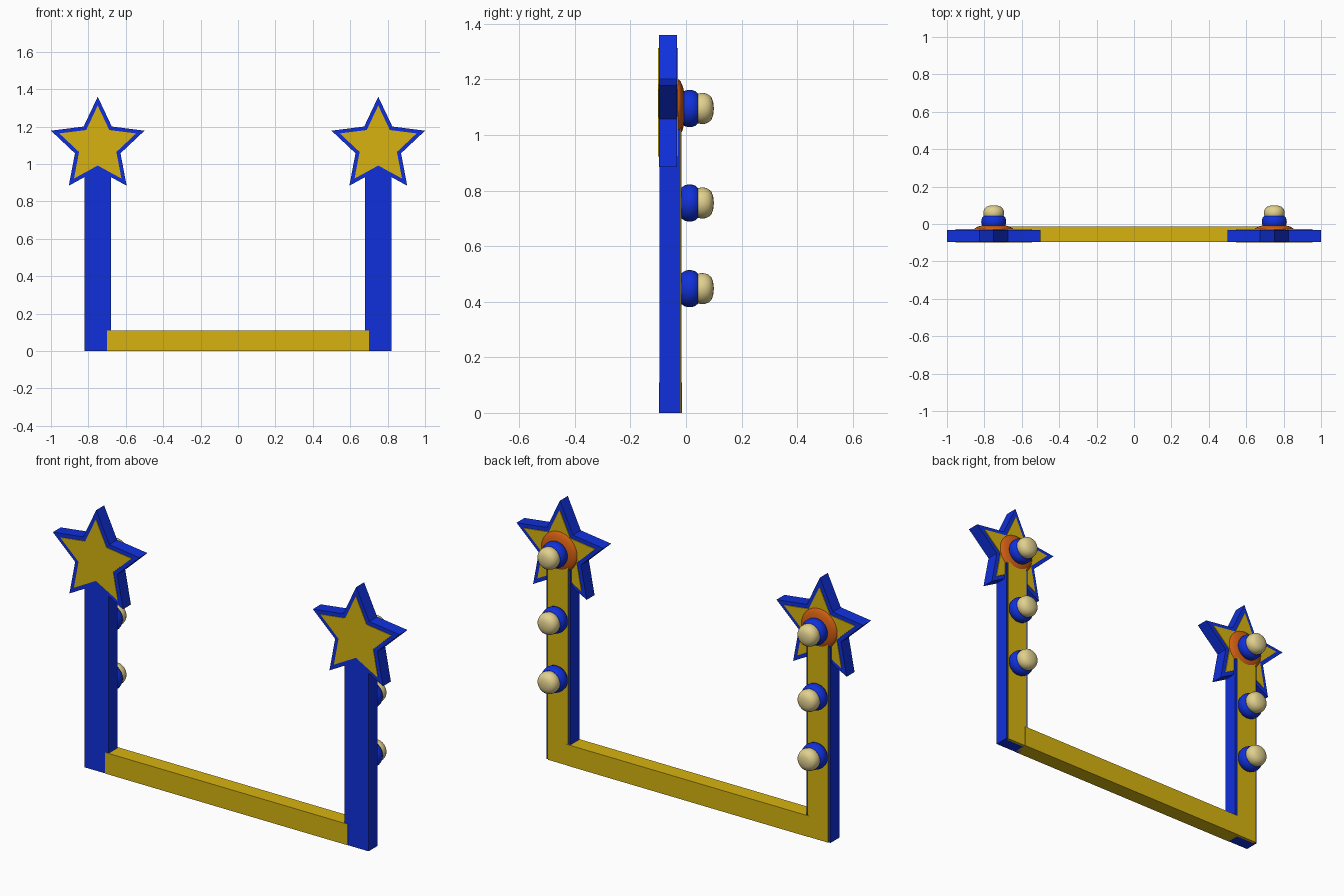
import bpy, bmesh, math

if "Cube" in bpy.data.objects:
    bpy.data.objects.remove(bpy.data.objects["Cube"])


def material(name, rgb):
    m = bpy.data.materials.new(name)
    m.diffuse_color = (*rgb, 1)
    m.use_nodes = True
    m.node_tree.nodes["Principled BSDF"].inputs["Base Color"].default_value = m.diffuse_color
    return m


BLUE = material("royal blue", (0.005, 0.03, 0.72))
GOLD = material("gold", (0.68, 0.45, 0.005))
ORANGE = material("burnt orange", (0.62, 0.11, 0.006))
CREAM = material("cream", (0.75, 0.63, 0.27))


def finish(name, bm, mat):
    bmesh.ops.recalc_face_normals(bm, faces=bm.faces)
    me = bpy.data.meshes.new(name)
    bm.to_mesh(me)
    bm.free()
    me.materials.append(mat)
    ob = bpy.data.objects.new(name, me)
    bpy.context.collection.objects.link(ob)
    return ob


def box(name, x, y, z, mat):
    """Box from (min, max) ranges."""
    bm = bmesh.new()
    bmesh.ops.create_cube(bm, size=1)
    for v in bm.verts:
        v.co = [r[0] + (c + 0.5) * (r[1] - r[0]) for c, r in zip(v.co, (x, y, z))]
    return finish(name, bm, mat)


def star(name, cx, cz, outer, inner, y0, y1, mat):
    """Five-pointed star prism along y."""
    bm = bmesh.new()
    ring = []
    for i in range(10):
        r = inner if i % 2 else outer
        a = math.pi / 2 + i * math.pi / 5
        ring.append(bm.verts.new((cx + r * math.cos(a), y0, cz + r * math.sin(a))))
    face = bm.faces.new(ring)
    out = bmesh.ops.extrude_face_region(bm, geom=[face])
    for v in out["geom"]:
        if isinstance(v, bmesh.types.BMVert):
            v.co.y = y1
    return finish(name, bm, mat)


def lathe(name, cx, cz, profile, mat, n=32):
    """Turn (radius, y) points around a y-facing axis; both ends are closed."""
    bm = bmesh.new()
    rings = [[bm.verts.new((cx + r * math.cos(math.tau * i / n), y,
                            cz + r * math.sin(math.tau * i / n))) for i in range(n)]
             for r, y in profile]
    for a, b in zip(rings, rings[1:]):
        for i in range(n):
            j = (i + 1) % n
            bm.faces.new((a[i], a[j], b[j], b[i]))
    bm.faces.new(rings[0])
    bm.faces.new(rings[-1])
    ob = finish(name, bm, mat)
    bpy.context.view_layer.objects.active = ob
    ob.select_set(True)
    bpy.ops.object.shade_smooth_by_angle(angle=math.radians(40))
    ob.select_set(False)
    return ob


SOCKET = [(0.042, -0.025), (0.056, -0.016), (0.064, -0.004), (0.067, 0.01),
          (0.066, 0.022), (0.062, 0.034), (0.054, 0.043)]
BULB = [(0.046, 0.03), (0.053, 0.042), (0.056, 0.055), (0.055, 0.068), (0.050, 0.081),
        (0.041, 0.091), (0.027, 0.097), (0.012, 0.0995), (0.002, 0.1)]
DISC = [(0.104 * math.cos(t), -0.031 + 0.029 * math.sin(t))
        for t in [math.radians(d) for d in (0, 12, 24, 36, 48, 60, 72, 84, 89)]]

# Bottom rail
box("bottom_rail", (-0.70, 0.70), (-0.0965, -0.014), (0, 0.11), GOLD)

STAR_Z = 1.097
for side, s in (("left", -1), ("right", 1)):
    cx = 0.75 * s
    # Post with gold strip on its back
    box(f"{side}_post", (cx - 0.07, cx + 0.07), (-0.095, -0.02), (0, 1.02), BLUE)
    box(f"{side}_back_strip", (cx - 0.058, cx + 0.058), (-0.03, -0.0155), (0, 1.05), GOLD)
    # Star topper with thin gold plates front and back
    star(f"{side}_star", cx, STAR_Z, 0.263, 0.128, -0.097, -0.032, BLUE)
    star(f"{side}_star_plate", cx, STAR_Z, 0.216, 0.105, -0.1, -0.028, GOLD)
    # Domed disc behind the star
    lathe(f"{side}_disc", cx, STAR_Z, DISC, ORANGE)
    # Lamps along the back
    for i, z in enumerate((0.447, 0.755, 1.095)):
        lathe(f"{side}_lamp_socket_{i}", cx, z, SOCKET, BLUE)
        lathe(f"{side}_lamp_bulb_{i}", cx, z, BULB, CREAM)
